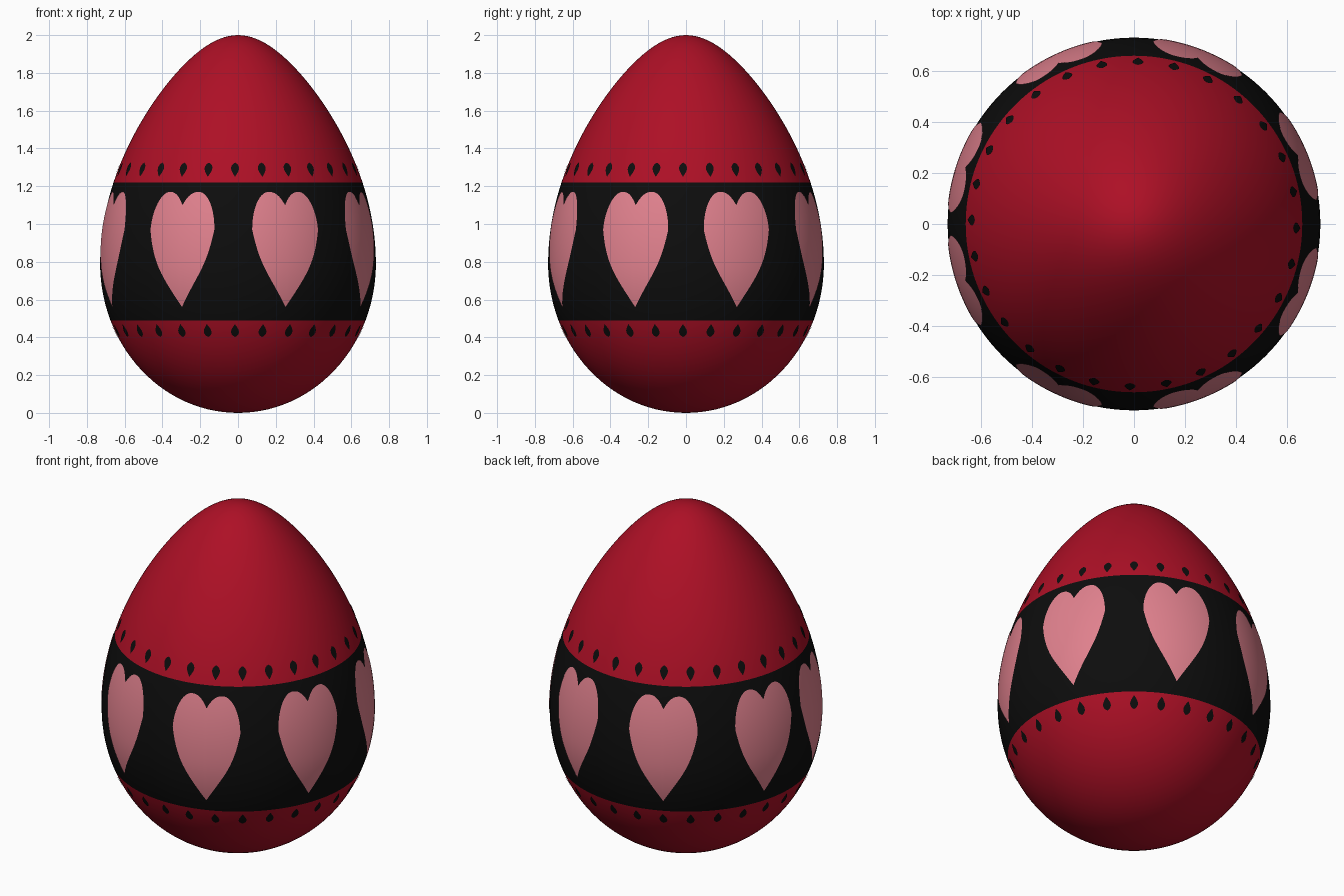
import bpy, bmesh, math

if "Cube" in bpy.data.objects:
    bpy.data.objects.remove(bpy.data.objects["Cube"])


def material(name, rgb):
    m = bpy.data.materials.new(name)
    m.diffuse_color = (*rgb, 1.0)
    m.use_nodes = True
    m.node_tree.nodes["Principled BSDF"].inputs["Base Color"].default_value = m.diffuse_color
    return m


RED = material("deep red", (0.42, 0.005, 0.019))
BLACK = material("black", (0.004, 0.004, 0.004))
PINK = material("pink", (0.75, 0.22, 0.27))
BAND_LOW, BAND_HIGH = 0.49, 1.22


def radius(z):
    """Egg profile: round bottom half, tapered top half."""
    if z < 0.79:
        u = (0.79 - z) / 0.79
        return 0.73 * math.sqrt(max(0, 1 - u * u))
    u = (z - 0.79) / 1.21
    return 0.73 * math.sqrt(max(0, 1 - u * u)) * (1 - 0.27 * u * u)


def point(angle, z, lift=0.0):
    r = radius(z) + lift
    return (r * math.cos(angle), r * math.sin(angle), z)


def finish(bm, name, mats):
    mesh = bpy.data.meshes.new(name)
    bm.to_mesh(mesh)
    bm.free()
    for m in mats:
        mesh.materials.append(m)
    for p in mesh.polygons:
        p.use_smooth = True
    ob = bpy.data.objects.new(name, mesh)
    bpy.context.collection.objects.link(ob)
    return ob


def patch(bm, f, nu, nv):
    """Thin painted plate following the shell; f(a, b) gives (angle, z)."""
    grid = [[bm.verts.new(point(*f(-1 + 2 * i / nu, j / nv), lift=0.003))
             for j in range(nv + 1)] for i in range(nu + 1)]
    for i in range(nu):
        for j in range(nv):
            bm.faces.new((grid[i][j], grid[i + 1][j],
                          grid[i + 1][j + 1], grid[i][j + 1]))


# Egg shell, with rings exactly on the band edges
SEG = 128
levels = [1 - math.cos(math.pi * k / 64) for k in range(1, 64)]
levels = [z for z in levels
          if min(abs(z - BAND_LOW), abs(z - BAND_HIGH)) > 0.012]
levels = sorted(levels + [BAND_LOW, BAND_HIGH])
bm = bmesh.new()
rings = [[bm.verts.new(point(2 * math.pi * i / SEG, z)) for i in range(SEG)]
         for z in levels]
bottom, top = bm.verts.new((0, 0, 0)), bm.verts.new((0, 0, 2))
for i in range(SEG):
    n = (i + 1) % SEG
    bm.faces.new((bottom, rings[0][n], rings[0][i]))
    bm.faces.new((top, rings[-1][i], rings[-1][n]))
    for a, b in zip(rings, rings[1:]):
        bm.faces.new((a[i], a[n], b[n], b[i]))
for f in bm.faces:
    z = f.calc_center_median().z
    f.material_index = 1 if BAND_LOW < z < BAND_HIGH else 0
finish(bm, "egg_shell", [RED, BLACK])


# Hearts around the band
def heart_top(v):
    if v < 0.48:
        return 1.17 - 0.07 * ((0.48 - v) / 0.48) ** 2.5
    return 0.97 + 0.20 * math.sqrt(max(0, 1 - ((v - 0.48) / 0.52) ** 2))


def heart_bottom(v):
    return 0.56 + 0.30 * v + 0.11 * v ** 6


bm = bmesh.new()
for side in (-1, 1):
    for deg in (22.5, 69, 115, 161.5):
        centre = math.radians(side * deg)

        def heart(a, b, centre=centre):
            v = math.sin(a * math.pi / 2)
            lo, hi = heart_bottom(abs(v)), heart_top(abs(v))
            return centre + math.radians(15) * v, lo + (hi - lo) * b
        patch(bm, heart, 40, 24)
bmesh.ops.remove_doubles(bm, verts=bm.verts, dist=1e-5)
finish(bm, "hearts", [PINK])

# Rows of small drops above and below the band
for name, z_narrow, z_wide in (("upper_drops", 1.25, 1.325),
                               ("lower_drops", 0.47, 0.402)):
    bm = bmesh.new()
    z0, z1 = min(z_narrow, z_wide), max(z_narrow, z_wide)
    for k in range(28):
        centre = math.radians(-91.4 + k * 360 / 28)

        def drop(a, b, centre=centre):
            s = b if z_wide > z_narrow else 1 - b
            w = 0.021 * math.sin(math.pi * s ** 1.4) ** 0.7 if 0 < s < 1 else 0
            z = z0 + (z1 - z0) * b
            return centre + a * w / radius(z), z
        patch(bm, drop, 4, 12)
    bmesh.ops.remove_doubles(bm, verts=bm.verts, dist=1e-5)
    finish(bm, name, [BLACK])
